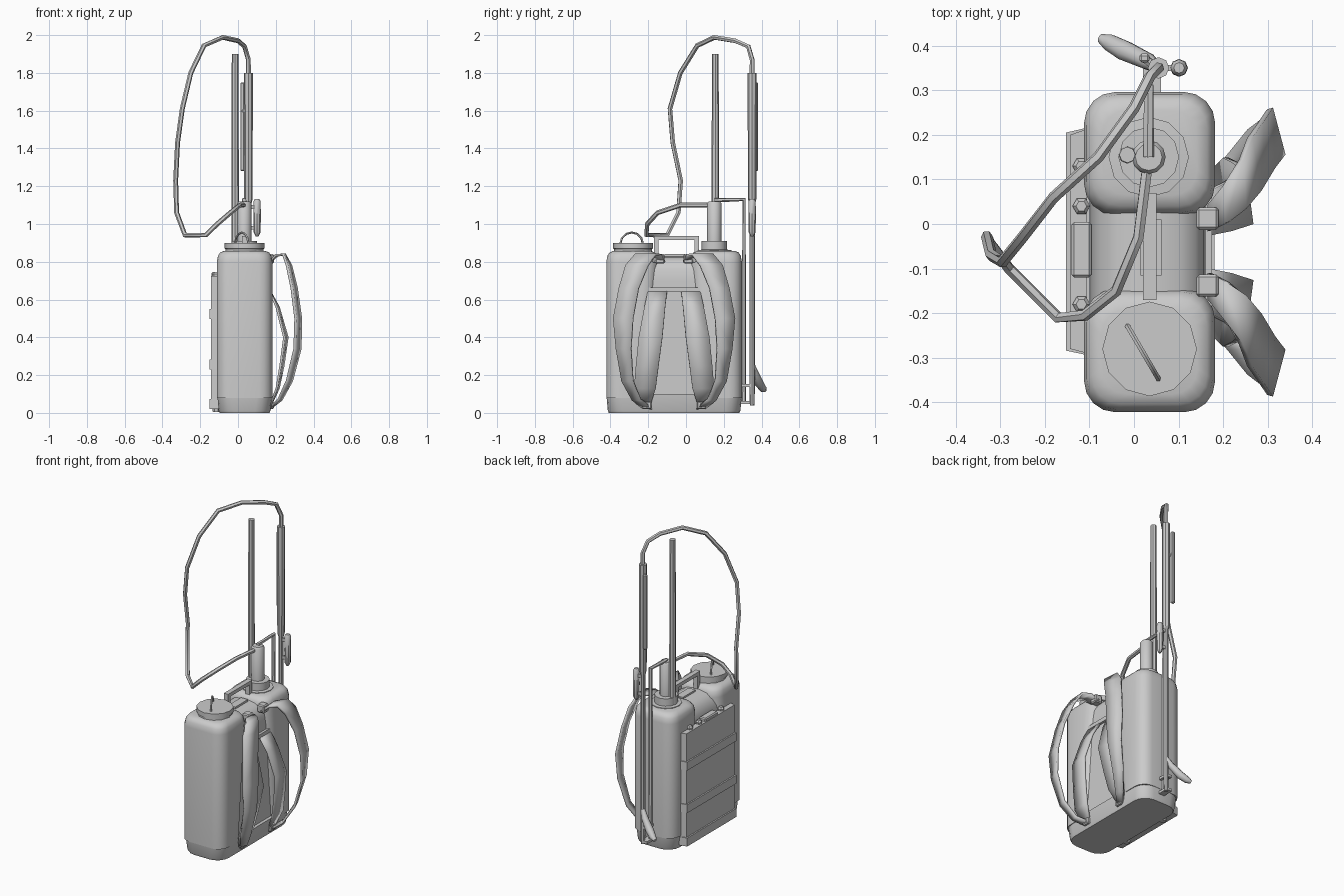
import bpy, bmesh
from math import sin, cos, pi, radians
from mathutils import Vector

MID = -0.063  # mirror plane of the tank along y


def make(name, verts, faces, smooth=None):
    me = bpy.data.meshes.new(name)
    me.from_pydata([tuple(v) for v in verts], [], faces)
    bm = bmesh.new()
    bm.from_mesh(me)
    bmesh.ops.recalc_face_normals(bm, faces=bm.faces)
    bm.to_mesh(me)
    bm.free()
    ob = bpy.data.objects.new(name, me)
    bpy.context.collection.objects.link(ob)
    if smooth:
        me.shade_smooth()
        me.set_sharp_from_angle(angle=radians(smooth))
    return ob


def loft(name, rings, smooth=None):
    n = len(rings[0])
    faces = [[i * n + j, i * n + (j + 1) % n, (i + 1) * n + (j + 1) % n, (i + 1) * n + j]
             for i in range(len(rings) - 1) for j in range(n)]
    faces += [list(range(n)), list(range((len(rings) - 1) * n, len(rings) * n))]
    return make(name, [v for r in rings for v in r], faces, smooth)


def rounded(x0, x1, y0, y1, z, r, inset=0, seg=4):
    x0, x1, y0, y1 = x0 + inset, x1 - inset, y0 + inset, y1 - inset
    pts = []
    for k, (cx, cy) in enumerate([(x1 - r, y1 - r), (x0 + r, y1 - r), (x0 + r, y0 + r), (x1 - r, y0 + r)]):
        for s in range(seg + 1):
            a = (k + s / seg) * pi / 2
            pts.append((cx + r * cos(a), cy + r * sin(a), z))
    return pts


def box(name, x0, x1, y0, y1, z0, z1, bevel=0):
    ring = lambda z: [(x0, y0, z), (x1, y0, z), (x1, y1, z), (x0, y1, z)]
    ob = loft(name, [ring(z0), ring(z1)])
    if bevel:
        m = ob.modifiers.new("bevel", 'BEVEL')
        m.width, m.segments = bevel, 1
    return ob


def turned(name, x, y, profile, n=12):
    return loft(name, [[(x + r * cos(2 * pi * k / n), y + r * sin(2 * pi * k / n), z) for k in range(n)]
                       for r, z in profile], 40)


def tube(name, pts, radii, n=6):
    # sweep a small polygon along a path, carrying the frame along
    pts = [Vector(p) for p in pts]
    if not isinstance(radii, (list, tuple)):
        radii = [radii] * len(pts)
    rings, u = [], None
    for i, p in enumerate(pts):
        a = (p - pts[i - 1]).normalized() if i else Vector()
        b = (pts[i + 1] - p).normalized() if i < len(pts) - 1 else Vector()
        t = (a + b).normalized()
        u = u or t.orthogonal()
        u = (u - t * u.dot(t)).normalized()
        v = t.cross(u)
        rings.append([p + radii[i] * (cos(2 * pi * k / n) * u + sin(2 * pi * k / n) * v) for k in range(n)])
    return loft(name, rings, 50)


def ribbon(name, rows, thick, flip):
    # rows: inner x, inner y, outer x, outer y, z
    fy = (lambda y: 2 * MID - y) if flip else (lambda y: y)
    verts = []
    for xi, yi, xo, yo, z in rows:
        verts += [(xi, fy(yi), z), (xo, fy(yo), z)]
    ob = make(name, verts, [[2 * i, 2 * i + 1, 2 * i + 3, 2 * i + 2] for i in range(len(rows) - 1)], 40)
    m = ob.modifiers.new("thickness", 'SOLIDIFY')
    m.thickness, m.offset = thick, 0
    return ob


# Tank: tapered base, two lobes and the lower saddle between them
loft("tank_base", [rounded(-0.11, 0.18, -0.422, 0.296, 0.0, 0.08, 0.013),
                   rounded(-0.11, 0.18, -0.422, 0.296, 0.012, 0.08, 0.008),
                   rounded(-0.11, 0.18, -0.422, 0.296, 0.1, 0.08)], 30)
for name, flip in (("front_lobe", False), ("rear_lobe", True)):
    rings = []
    for z, yin, inset in [(0.08, -0.205, 0), (0.1, -0.205, 0), (0.8, -0.146, 0),
                          (0.832, -0.146, 0.006), (0.85, -0.148, 0.018), (0.858, -0.15, 0.04)]:
        y0, y1 = (2 * MID - yin, 0.296) if flip else (-0.422, yin)
        rings.append(rounded(-0.112, 0.182, y0, y1, z, 0.07 - inset * 0.3, inset))
    loft(name, rings, 50)
saddle = [(-0.098, 0.05), (-0.098, 0.7), (-0.092, 0.75), (-0.075, 0.79), (-0.04, 0.82), (0.03, 0.832),
          (0.1, 0.822), (0.138, 0.8), (0.156, 0.76), (0.16, 0.7), (0.16, 0.05)]
loft("tank_saddle", [[(x, y, z) for x, z in saddle] for y in (-0.26, 0.134)], 40)

# Filler cap with its wire loop
turned("filler_cap", 0.035, -0.28, [(0.1, 0.84), (0.1, 0.868), (0.106, 0.87), (0.106, 0.9)])
tube("cap_loop", [(0.02 - 0.035 * cos(a), -0.288 + 0.06 * cos(a), 0.895 + 0.06 * sin(a))
                  for a in [i * pi / 6 for i in range(7)]], 0.006, 5)

# Pump collar, cylinder and guide rod
turned("pump_collar", 0.033, 0.15, [(0.09, 0.84), (0.09, 0.862), (0.068, 0.864), (0.068, 0.91)])
turned("pump_cylinder", 0.033, 0.15, [(0.038, 0.9), (0.038, 1.11), (0.03, 1.12)])
turned("upright_rod", -0.015, 0.155, [(0.02, 0.86), (0.018, 1.9)], 8)

# Carrying handle
box("handle_bar", 0.02, 0.05, -0.17, 0.07, 0.915, 0.937)
for y in (-0.17, 0.045):
    box("handle_post", 0.022, 0.048, y, y + 0.025, 0.81, 0.92)
box("handle_foot", 0.015, 0.062, -0.115, 0.01, 0.815, 0.84)

# Pump lever running down behind the tank
tube("pump_lever", [(0.033, 0.15, 1.125), (0.033, 0.307, 1.13), (0.033, 0.307, 0.05)], 0.012, 6)
for z in (0.055, 0.145):
    box("lever_bracket", 0.02, 0.06, 0.27, 0.36, z - 0.008, z + 0.008)

# Spray lance, side grip, trigger and lower nozzle
turned("lance_tube", 0.055, 0.35, [(0.012, 0.04), (0.014, 0.1), (0.014, 1.1), (0.022, 1.13), (0.024, 1.8)], 8)
turned("lance_grip", 0.101, 0.35, [(0.008, 0.935), (0.018, 0.955), (0.02, 1.03), (0.019, 1.12), (0.012, 1.132)], 8)
for z in (0.98, 1.09):
    box("grip_link", 0.055, 0.1, 0.343, 0.357, z - 0.01, z + 0.01)
box("trigger", 0.012, 0.035, 0.362, 0.382, 1.28, 1.75, 0.005)
tube("trigger_clip", [(0.05, 0.352, 1.6), (0.022, 0.372, 1.6)], 0.01)
tube("nozzle", [(0.055, 0.35, 0.26), (0.03, 0.365, 0.21), (-0.02, 0.388, 0.155),
                (-0.055, 0.407, 0.128), (-0.076, 0.417, 0.118)], [0.012, 0.02, 0.024, 0.02, 0.01], 8)

# Hose
tube("hose", [(0.055, .35, 1.79), (0.055, .35, 1.87), (0.035, .33, 1.94), (0, .26, 1.97), (-0.08, .15, 1.988),
              (-0.18, .06, 1.945), (-0.25, -.03, 1.8), (-0.295, -.085, 1.61), (-0.32, -.07, 1.43),
              (-0.33, -.028, 1.23), (-0.325, -.04, 1.06), (-0.28, -.10, 0.94), (-0.17, -.21, 0.942),
              (-0.11, -.205, 1.0), (-0.04, -.15, 1.06), (0.01, -.03, 1.1), (0.03, .13, 1.1)], 0.013)

# Shoulder straps and back pads
strap = [(0.17, -0.11, 0.17, -0.17, 0.80), (0.21, -0.13, 0.20, -0.21, 0.835), (0.25, -0.16, 0.24, -0.27, 0.838),
         (0.28, -0.20, 0.26, -0.32, 0.78), (0.31, -0.25, 0.285, -0.355, 0.66), (0.333, -0.28, 0.305, -0.385, 0.5),
         (0.33, -0.29, 0.30, -0.37, 0.34), (0.285, -0.28, 0.26, -0.34, 0.17), (0.23, -0.24, 0.215, -0.285, 0.07),
         (0.17, -0.18, 0.165, -0.225, 0.025)]
pad = [(0.165, -0.1, 0.165, -0.2, 0.65), (0.215, -0.11, 0.205, -0.22, 0.56), (0.262, -0.125, 0.245, -0.25, 0.4),
       (0.24, -0.145, 0.225, -0.265, 0.25), (0.215, -0.16, 0.205, -0.275, 0.13), (0.17, -0.19, 0.17, -0.24, 0.035)]
for side, flip in (("front", False), ("rear", True)):
    ribbon(side + "_shoulder_strap", strap, 0.014, flip)
    ribbon(side + "_back_pad", pad, 0.012, flip)
    s = -1 if flip else 1
    ya, yb = sorted((MID - s * 0.05, MID - s * 0.1))
    box(side + "_strap_buckle", 0.14, 0.19, ya, yb, 0.79, 0.84, 0.006)
    ya, yb = sorted((MID - s * 0.12, MID - s * 0.17))
    box(side + "_strap_anchor", 0.16, 0.19, ya, yb, 0.02, 0.06, 0.006)
box("pad_top_bar", 0.155, 0.175, -0.225, 0.1, 0.64, 0.665)

# Shield on the far side with bands, feet and pegs
loft("shield", [[(-0.105, -0.29, z), (-0.143, -0.28, z), (-0.143, 0.2, z), (-0.105, 0.213, z)]
                for z in (0.06, 0.725)])
for z in (0.02, 0.23, 0.498):
    loft("shield_band", [[(-0.1, -0.295, h), (-0.152, -0.284, h), (-0.152, 0.205, h), (-0.1, 0.217, h)]
                         for h in (z, z + 0.053)])
box("shield_latch", -0.14, -0.095, -0.12, 0.005, 0.7, 0.745, 0.006)
for y in (-0.18, 0.04, 0.13):
    turned("shield_peg", -0.118, y, [(0.016, 0.7), (0.02, 0.735), (0.012, 0.745)], 6)
for y in (-0.2, 0.12):
    turned("shield_foot", -0.115, y, [(0.018, 0.004), (0.022, 0.03)], 6)
